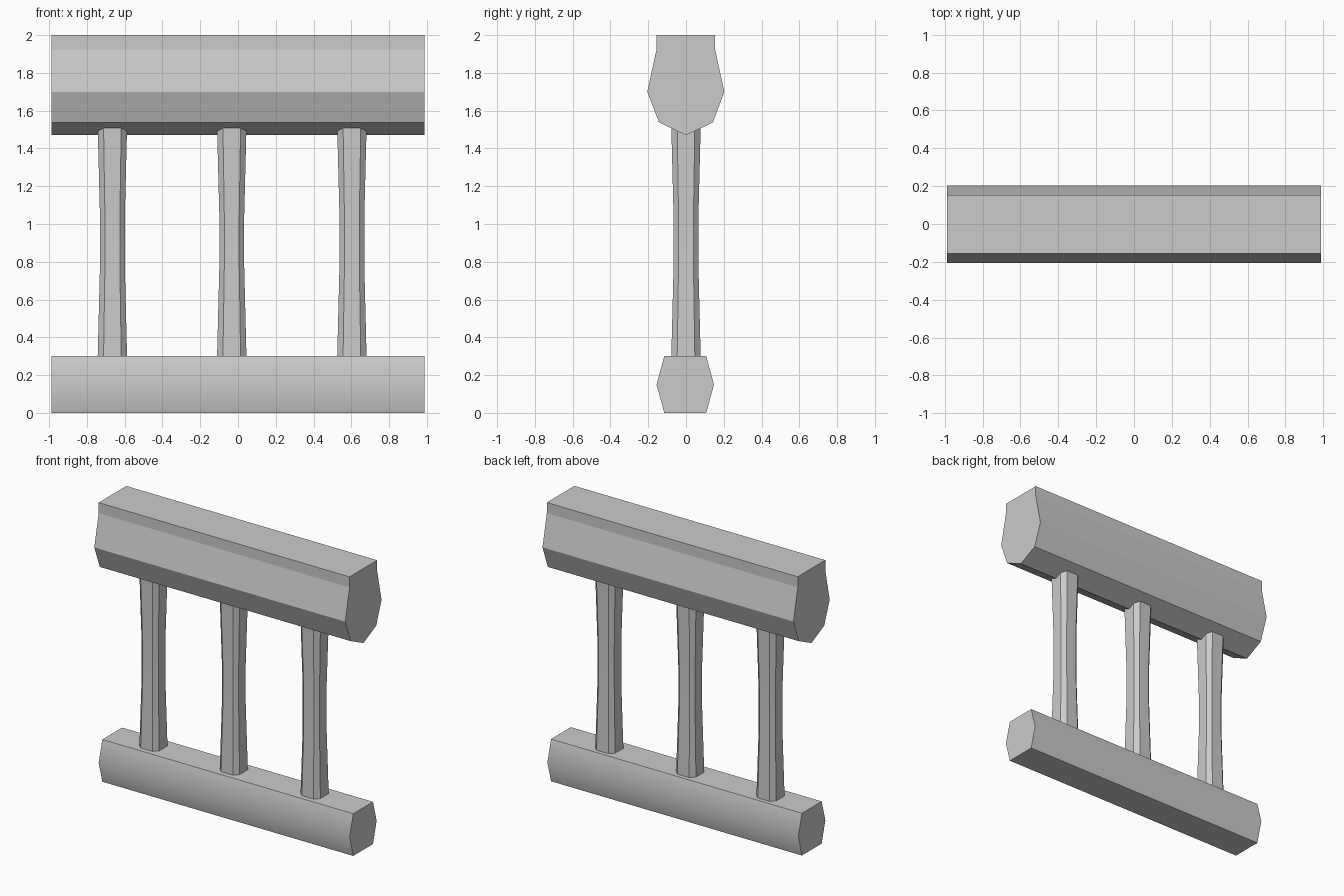
import bpy, bmesh, math

if "Cube" in bpy.data.objects:
    bpy.data.objects.remove(bpy.data.objects["Cube"])


def finish(name, bm, smooth_angle=None):
    bmesh.ops.recalc_face_normals(bm, faces=bm.faces)
    mesh = bpy.data.meshes.new(name)
    bm.to_mesh(mesh)
    bm.free()
    obj = bpy.data.objects.new(name, mesh)
    bpy.context.collection.objects.link(obj)
    if smooth_angle:
        bpy.ops.object.select_all(action='DESELECT')
        obj.select_set(True)
        bpy.context.view_layer.objects.active = obj
        bpy.ops.object.shade_smooth_by_angle(angle=math.radians(smooth_angle))
    return obj


def loft(name, rings, smooth_angle=None):
    """Skin a list of point rings and cap both ends."""
    bm = bmesh.new()
    loops = [[bm.verts.new(p) for p in ring] for ring in rings]
    n = len(loops[0])
    for a, b in zip(loops, loops[1:]):
        for i in range(n):
            j = (i + 1) % n
            bm.faces.new((a[i], a[j], b[j], b[i]))
    bm.faces.new(loops[0])
    bm.faces.new(loops[-1])
    return finish(name, bm, smooth_angle)


def rail(name, profile, smooth_angle=None):
    return loft(name, [[(x, y, z) for y, z in profile] for x in (-0.987, 0.987)],
                smooth_angle)


# Handrail: wide shoulders with a shallow keel underneath
rail("handrail", [(-0.156, 2.0), (-0.156, 1.925), (-0.205, 1.70), (-0.143, 1.538),
                  (0, 1.47), (0.143, 1.538), (0.203, 1.70), (0.154, 1.925), (0.154, 2.0)])

# Bottom rail: hexagonal, softly shaded along the sides
rail("bottom_rail", [(-0.115, 0), (0.107, 0), (0.148, 0.15), (0.107, 0.30),
                     (-0.115, 0.30), (-0.156, 0.15)], 35)


# Balusters: chamfered square posts, slimmer in the middle
def post_ring(cx, z, r):
    f = r * 0.6
    pts = [(-f, -r), (f, -r), (r, -f), (r, f), (f, r), (-f, r), (-r, f), (-r, -f)]
    return [(cx + x, y, z) for x, y in pts]


sections = [(0.29, 0.078), (0.77, 0.066), (1.05, 0.066), (1.52, 0.078)]
for k, cx in enumerate((-0.665, -0.033, 0.603)):
    loft(f"baluster_{k + 1}", [post_ring(cx, z, r) for z, r in sections], 30)
